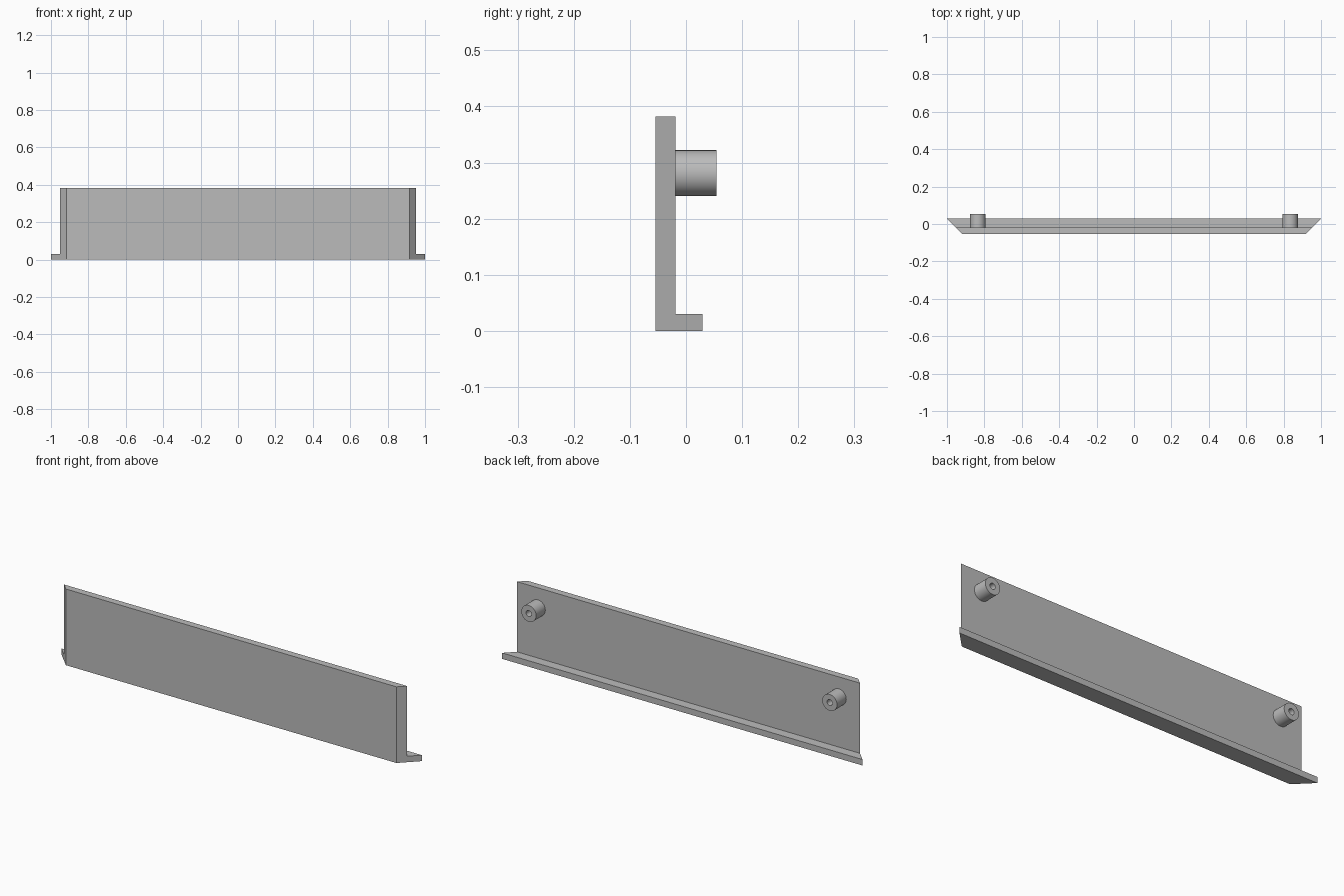
import bpy
import bmesh
from math import radians, tau
from mathutils import Matrix, Vector

default = bpy.data.objects.get("Cube")
if default:
    bpy.data.objects.remove(default, do_unlink=True)

FRONT, PLATE_BACK, LIP_BACK, BOSS_BACK = -0.054, -0.019, 0.029, 0.054
HEIGHT, LIP_HEIGHT = 0.382, 0.03

grey = bpy.data.materials.new("plain grey")
grey.use_nodes = True
colour = (0.5, 0.5, 0.5, 1)
grey.diffuse_color = colour
grey.node_tree.nodes["Principled BSDF"].inputs["Base Color"].default_value = colour


def finish(bm, name):
    bmesh.ops.recalc_face_normals(bm, faces=bm.faces)
    mesh = bpy.data.meshes.new(name)
    bm.to_mesh(mesh)
    bm.free()
    mesh.materials.append(grey)
    obj = bpy.data.objects.new(name, mesh)
    bpy.context.collection.objects.link(obj)
    return obj


# L-shaped panel with mitred ends: each end follows a 45 degree plane
profile = [(FRONT, 0), (LIP_BACK, 0), (LIP_BACK, LIP_HEIGHT),
           (PLATE_BACK, LIP_HEIGHT), (PLATE_BACK, HEIGHT), (FRONT, HEIGHT)]
bm = bmesh.new()
ends = [[bm.verts.new((side * (1 + y - LIP_BACK), y, z)) for y, z in profile]
        for side in (-1, 1)]
for end in ends:
    bm.faces.new(end)
for i in range(len(profile)):
    j = (i + 1) % len(profile)
    bm.faces.new((ends[0][i], ends[0][j], ends[1][j], ends[1][i]))
finish(bm, "mitred_panel")


# Hollow mounting bosses on the back: a wall section spun about the y axis
def boss(name, x, z=0.281, outer=0.041, inner=0.015):
    bm = bmesh.new()
    section = [bm.verts.new((r, y, 0)) for r, y in (
        (outer, PLATE_BACK), (outer, BOSS_BACK),
        (inner, BOSS_BACK), (inner, PLATE_BACK))]
    edges = [bm.edges.new(pair) for pair in zip(section, section[1:])]
    bmesh.ops.spin(bm, geom=section + edges, cent=(0, 0, 0), axis=(0, 1, 0),
                   angle=tau, steps=48, use_merge=True)
    bmesh.ops.remove_doubles(bm, verts=bm.verts, dist=0.0001)
    bmesh.ops.transform(bm, matrix=Matrix.Translation(Vector((x, 0, z))), verts=bm.verts)
    obj = finish(bm, name)
    bpy.ops.object.select_all(action="DESELECT")
    obj.select_set(True)
    bpy.context.view_layer.objects.active = obj
    bpy.ops.object.shade_smooth_by_angle(angle=radians(30))


for side, name in ((1, "left_boss"), (-1, "right_boss")):
    boss(name, side * 0.835)
